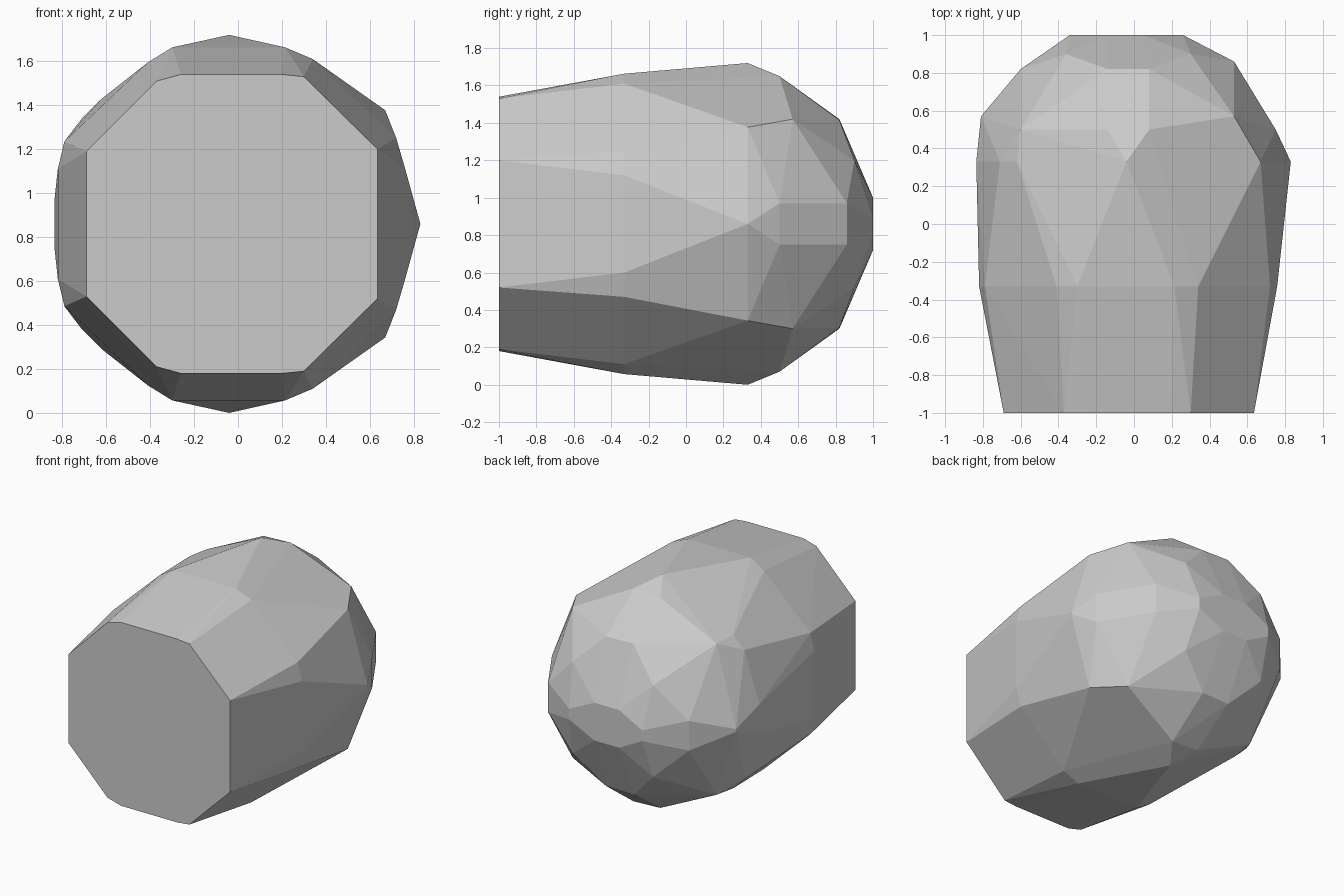
import bpy
import bmesh

if "Cube" in bpy.data.objects:
    bpy.data.objects.remove(bpy.data.objects["Cube"])

MID = 0.86  # height of the horizontal symmetry plane

# Cross-sections along y: upper-half outline points (x, z), mirrored about MID
sections = [
    (-1.00, [(-0.69, 1.19), (-0.37, 1.51), (-0.26, 1.54), (0.20, 1.54),
             (0.30, 1.53), (0.635, 1.20)]),
    (-0.33, [(-0.82, 1.11), (-0.79, 1.235), (-0.41, 1.595), (-0.30, 1.663),
             (0.215, 1.663), (0.34, 1.61), (0.72, 1.25), (0.758, 1.12)]),
    (0.33, [(-0.835, 0.97), (-0.71, 1.34), (-0.62, 1.43), (-0.04, 1.72),
            (0.67, 1.377), (0.83, 0.86)]),
    (0.50, [(-0.60, 1.42), (-0.14, 1.64), (0.08, 1.65), (0.75, 0.97)]),
    (0.57, [(-0.81, 0.87), (0.53, 1.42)]),
    (0.82, [(-0.60, 0.97), (-0.14, 1.42), (0.08, 1.415)]),
    (0.86, [(0.53, 0.97)]),
    (0.90, [(-0.36, 1.20), (0.30, 1.20)]),
    (1.00, [(-0.34, 0.90), (-0.15, 1.00), (0.05, 1.00), (0.26, 0.90)]),
]

# Faceted rounded body: flat front, domed back
bm = bmesh.new()
for y, outline in sections:
    for x, z in outline:
        bm.verts.new((x, y, z))
        bm.verts.new((x, y, 2 * MID - z))
bmesh.ops.remove_doubles(bm, verts=bm.verts, dist=0.005)
hull = bmesh.ops.convex_hull(bm, input=bm.verts)
loose = {g for g in hull["geom_interior"] + hull["geom_unused"]
         if isinstance(g, bmesh.types.BMVert)}
bmesh.ops.delete(bm, geom=list(loose), context='VERTS')

# Merge coplanar triangles into flat facets
bmesh.ops.dissolve_limit(bm, angle_limit=0.03, verts=bm.verts, edges=bm.edges)
bmesh.ops.recalc_face_normals(bm, faces=bm.faces)

mesh = bpy.data.meshes.new("faceted_body")
bm.to_mesh(mesh)
bm.free()
body = bpy.data.objects.new("faceted_body", mesh)
bpy.context.collection.objects.link(body)
